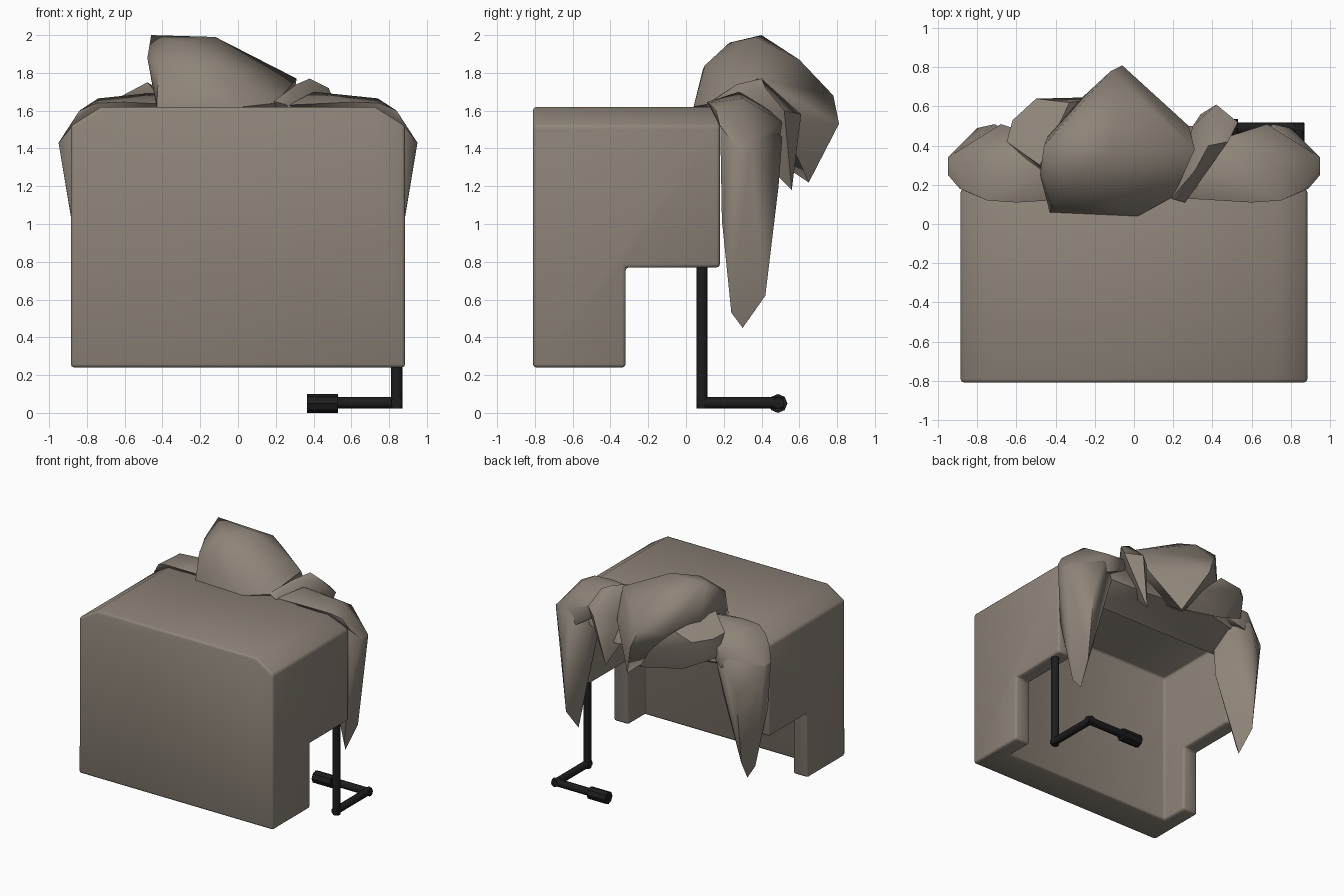
import bpy, bmesh, math
from mathutils import Vector

if "Cube" in bpy.data.objects:
    bpy.data.objects.remove(bpy.data.objects["Cube"])


def material(name, rgb):
    m = bpy.data.materials.new(name)
    m.diffuse_color = (*rgb, 1)
    m.use_nodes = True
    m.node_tree.nodes["Principled BSDF"].inputs["Base Color"].default_value = m.diffuse_color
    return m


CLOTH = material("taupe", (0.27, 0.23, 0.19))
BLACK = material("black", (0.012, 0.012, 0.013))


def add_object(name, bm, mat):
    bmesh.ops.recalc_face_normals(bm, faces=bm.faces)
    mesh = bpy.data.meshes.new(name)
    bm.to_mesh(mesh)
    bm.free()
    mesh.materials.append(mat)
    ob = bpy.data.objects.new(name, mesh)
    bpy.context.collection.objects.link(ob)
    return ob


def smooth_by_angle(ob, degrees):
    bpy.ops.object.select_all(action='DESELECT')
    ob.select_set(True)
    bpy.context.view_layer.objects.active = ob
    bpy.ops.object.shade_smooth_by_angle(angle=math.radians(degrees))


def side_extrusion(name, profile, half_width, mat, run=0, drop=0):
    """Extrude a (y, z) profile along x and optionally slope off its upper side edges."""
    bm = bmesh.new()
    face = bm.faces.new([bm.verts.new((-half_width, y, z)) for y, z in profile])
    out = bmesh.ops.extrude_face_region(bm, geom=[face])
    moved = [v for v in out["geom"] if isinstance(v, bmesh.types.BMVert)]
    bmesh.ops.translate(bm, verts=moved, vec=(2 * half_width, 0, 0))
    top = max(z for y, z in profile)
    for s in (-1, 1) if run else ():
        cut = bmesh.ops.bisect_plane(
            bm, geom=bm.verts[:] + bm.edges[:] + bm.faces[:],
            plane_co=(s * half_width, 0, top - drop), plane_no=(s * drop, 0, run),
            clear_outer=True)
        rim = [e for e in cut["geom_cut"] if isinstance(e, bmesh.types.BMEdge)]
        bmesh.ops.holes_fill(bm, edges=rim, sides=0)
    ob = add_object(name, bm, mat)
    for p in ob.data.polygons:
        p.use_smooth = True
    return ob


def fold(name, points, side=1, angle=48):
    """A bulky pleat of cloth wrapped tightly around its ridge points."""
    bm = bmesh.new()
    for x, y, z in points:
        bm.verts.new((x * side, y, z))
    bmesh.ops.convex_hull(bm, input=bm.verts)
    bmesh.ops.delete(bm, geom=[v for v in bm.verts if not v.link_faces], context='VERTS')
    smooth_by_angle(add_object(name, bm, CLOTH), angle)


def rod(name, a, b, radius, sides=12):
    a, b = Vector(a), Vector(b)
    bm = bmesh.new()
    bmesh.ops.create_cone(bm, cap_ends=True, segments=sides, radius1=radius,
                          radius2=radius, depth=(b - a).length)
    turn = (b - a).to_track_quat('Z', 'Y').to_matrix().to_4x4()
    bmesh.ops.transform(bm, matrix=turn, verts=bm.verts)
    bmesh.ops.translate(bm, verts=bm.verts, vec=(a + b) / 2)
    smooth_by_angle(add_object(name, bm, BLACK), 40)


# Hood body: stepped shell with sloped upper sides, open at the back and underneath
hood = side_extrusion("hood_shell", [(-.81, .24), (-.32, .24), (-.32, .77),
                                     (.18, .77), (.18, 1.62), (-.81, 1.62)],
                      .885, CLOTH, .16, .1)
cutter = side_extrusion("hood_cutter", [(-.54, 0), (.6, 0), (.6, 1.46), (-.54, 1.46)],
                        .75, CLOTH)
cutter.hide_render = True
cutter.hide_viewport = True
hollow = hood.modifiers.new("hollow", 'BOOLEAN')
hollow.object = cutter
hollow.solver = 'EXACT'
bevel = hood.modifiers.new("soft_edges", 'BEVEL')
bevel.width = .018
bevel.segments = 2
bevel.limit_method = 'ANGLE'
bevel.angle_limit = math.radians(50)

# Large gathered fold in the middle
fold("centre_fold", [
    (-.43, .06, 1.62), (.02, .04, 1.62), (.2, .14, 1.64), (-.42, .09, 1.82),
    (-.1, .1, 1.84), (-.48, .25, 1.88), (-.46, .4, 2.0), (-.3, .23, 1.96),
    (-.12, .37, 1.99), (.31, .38, 1.77), (.28, .5, 1.55), (-.1, .6, 1.87),
    (-.12, .78, 1.68), (-.06, .81, 1.53), (.08, .65, 1.22), (-.44, .45, 1.66),
    (-.26, .65, 1.62)], angle=55)

# Smaller folds either side of the middle
fold("right_fold", [
    (.19, .13, 1.65), (.26, .11, 1.63), (.31, .27, 1.74), (.38, .4, 1.77),
    (.48, .42, 1.72), (.53, .52, 1.6), (.42, .61, 1.58), (.3, .5, 1.6),
    (.34, .56, 1.18)])
fold("left_fold", [
    (-.4, .2, 1.66), (-.48, .3, 1.75), (-.65, .42, 1.66), (-.62, .53, 1.64),
    (-.5, .64, 1.62), (-.33, .62, 1.66), (-.1, .65, 1.45), (0, .6, 1.27),
    (-.38, .58, 1.35), (-.62, .5, 1.47), (-.2, .4, 1.42)], angle=55)

# Slack cloth joining the folds behind the upper rim of the hood
fold("back_drape", [
    (-.62, .2, 1.6), (.62, .2, 1.6), (-.62, .4, 1.55), (.62, .4, 1.55),
    (-.62, .42, 1.4), (.6, .42, 1.4), (-.6, .21, 1.28), (.6, .21, 1.28),
    (-.3, .5, 1.4), (.3, .5, 1.35)], angle=60)

# Shoulder drapes and long tapering tails on both sides
for label, s, inner in (("left", -1, (.55, .29, 1.05)), ("right", 1, (.7, .3, .8))):
    fold(label + "_shoulder", [
        (.27, .13, 1.63), (.4, .28, 1.7), (.4, .42, 1.62), (.68, .51, 1.54),
        (.74, .3, 1.665), (.6, .11, 1.645), (.75, .12, 1.64), (.84, .16, 1.6),
        (.89, .18, 1.52), (.95, .25, 1.43), (.95, .34, 1.43), (.66, .49, 1.4),
        (.45, .42, 1.52)], s, 55)
    fold(label + "_tail", [
        (.84, .18, 1.59), (.72, .28, 1.64), (.89, .19, 1.5), (.95, .25, 1.43),
        (.95, .34, 1.43), (.71, .51, 1.46), (.57, .42, 1.4), (.6, .2, 1.5),
        (.88, .19, 1.02), (.8, .24, .53), (.77, .3, .45), (.8, .42, .62),
        (.8, .49, 1.2), inner], s, 55)

# Crank: upright, elbow arm, cross bar and grip
rod("crank_upright", (.84, .085, .022), (.84, .085, .9), .03)
rod("crank_arm", (.84, .058, .053), (.84, .515, .053), .03)
rod("crank_cross_bar", (.868, .487, .053), (.5, .487, .053), .03)
rod("crank_grip", (.53, .487, .05), (.365, .487, .05), .05, 8)
